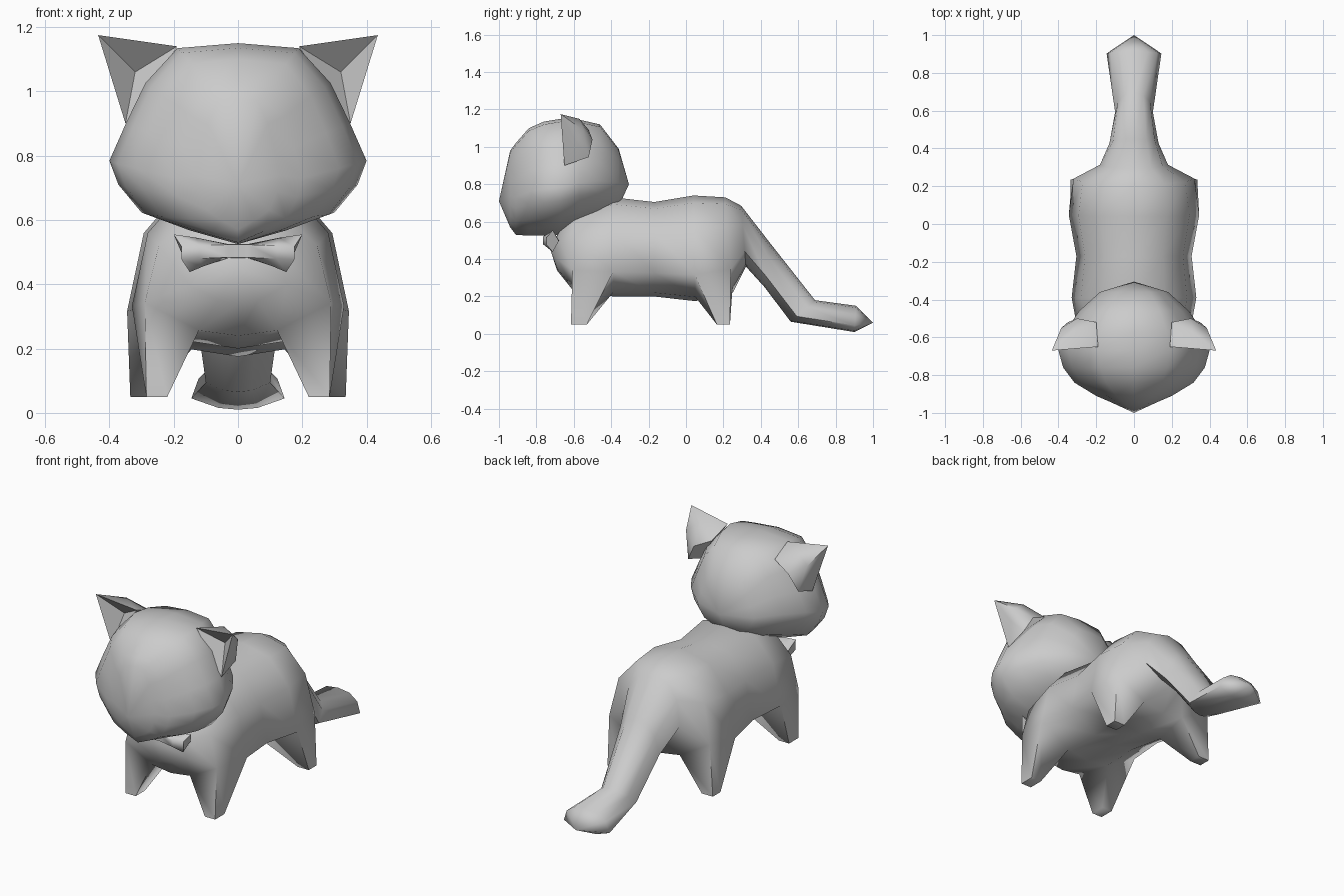
import bpy, bmesh, math

if "Cube" in bpy.data.objects:
    bpy.data.objects.remove(bpy.data.objects["Cube"])

fur = bpy.data.materials.new("plain grey")
fur.diffuse_color = (0.6, 0.6, 0.6, 1)
fur.use_nodes = True
fur.node_tree.nodes["Principled BSDF"].inputs["Base Color"].default_value = fur.diffuse_color


def finish(name, bm, angle):
    bmesh.ops.recalc_face_normals(bm, faces=bm.faces)
    me = bpy.data.meshes.new(name)
    bm.to_mesh(me)
    bm.free()
    ob = bpy.data.objects.new(name, me)
    bpy.context.collection.objects.link(ob)
    me.materials.append(fur)
    bpy.ops.object.select_all(action='DESELECT')
    ob.select_set(True)
    bpy.context.view_layer.objects.active = ob
    bpy.ops.object.shade_smooth_by_angle(angle=math.radians(angle))
    return ob


def loft(half, rings, start, end):
    """Skin mirrored half sections; ring = top y, top z, bottom y, bottom z, half width."""
    section = half + [(-u, v) for u, v in half[-2:0:-1]]
    n = len(section)
    bm = bmesh.new()
    loops = [[bm.verts.new((u * w, yb + (yt - yb) * v, zb + (zt - zb) * v))
              for u, v in section] for yt, zt, yb, zb, w in rings]
    strips = []
    for a, b in zip(loops, loops[1:]):
        strips.append([bm.faces.new((a[i], a[(i + 1) % n], b[(i + 1) % n], b[i]))
                       for i in range(n)])
    for loop, tip in ((loops[0], start), (loops[-1], end)):
        p = bm.verts.new(tip)
        for i in range(n):
            bm.faces.new((loop[i], loop[(i + 1) % n], p))
    bmesh.ops.recalc_face_normals(bm, faces=bm.faces)
    return bm, strips


# Body and tail in one skin
body_half = [(0, 1), (.5, .93), (.85, .68), (1, .25), (.42, .04), (0, 0)]
body_rings = [
    (-.67, .57, -.69, .34, .15),
    (-.60, .65, -.61, .24, .29),
    (-.39, .73, -.39, .20, .33),
    (-.17, .705, -.17, .20, .305),
    (.04, .74, .05, .175, .345),
    (.21, .73, .25, .22, .32),
    (.295, .685, .32, .36, .18),
    (.45, .485, .42, .25, .13),
    (.69, .18, .56, .065, .10),
    (.91, .15, .90, .01, .145)]
bm, strips = loft(body_half, body_rings, (0, -.725, .45), (0, 1, .06))

# Legs pulled out of the lower side faces: strip, inner x, outer x, front y, back y
for strip, xi, xo, yf, yb in ((1, .22, .285, -.615, -.53), (4, .265, .335, .165, .235)):
    for face in (strips[strip][3], strips[strip][6]):
        side = 1 if face.calc_center_median().x > 0 else -1
        new = bmesh.ops.extrude_discrete_faces(bm, faces=[face])["faces"][0]
        c = new.calc_center_median()
        for v in new.verts:
            v.co = (side * (xo if abs(v.co.x) > abs(c.x) else xi),
                    yf if v.co.y < c.y else yb, .05)
finish("body", bm, 75)

# Head
head_half = [(0, 1), (.47, .975), (.72, .8), (.87, .6), (1, .41),
             (.93, .29), (.75, .15), (.4, .07), (0, 0)]
head_rings = [(y, zt, y, zb, w) for y, zt, zb, w in (
    (-.94, .98, .57, .13), (-.91, 1.02, .53, .2), (-.84, 1.10, .525, .315),
    (-.76, 1.135, .525, .375), (-.67, 1.15, .53, .40), (-.57, 1.145, .575, .365),
    (-.46, 1.12, .61, .29), (-.36, .99, .68, .18))]
bm, _ = loft(head_half, head_rings, (0, -1, .71), (0, -.305, .80))
finish("head", bm, 75)

# Ears: hollow front, rounded back
ear_points = [(.435, -.67, 1.175), (.19, -.65, 1.14), (.35, -.65, .90),   # rim
              (.32, -.575, 1.06),                                         # hollow
              (.20, -.52, 1.09), (.30, -.50, 1.04), (.35, -.52, .945),    # back
              (.31, -.57, 1.15), (.385, -.55, 1.09), (.385, -.59, 1.03)]  # shell
ear_faces = [(0, 1, 3), (1, 2, 3), (2, 0, 3), (0, 7, 1), (1, 7, 4), (4, 7, 5),
             (0, 8, 7), (7, 8, 5), (8, 6, 5), (0, 9, 8), (9, 6, 8), (0, 2, 9),
             (2, 6, 9), (1, 4, 5, 6, 2)]
for side, name in ((1, "right_ear"), (-1, "left_ear")):
    bm = bmesh.new()
    vs = [bm.verts.new((side * x, y, z)) for x, y, z in ear_points]
    for f in ear_faces:
        bm.faces.new([vs[i] for i in f])
    finish(name, bm, 60)

# Bow tie: rings across x, flaring to slanted ends
bm = bmesh.new()
loops = []
for xt, xb, zt, zb, yf, yb in ((-.20, -.15, .555, .438, -.745, -.68),
                               (-.13, -.11, .545, .455, -.765, -.68),
                               (-.03, -.03, .525, .482, -.75, -.68),
                               (.03, .03, .525, .482, -.75, -.68),
                               (.13, .11, .545, .455, -.765, -.68),
                               (.20, .15, .555, .438, -.745, -.68)):
    zm, xm, ym = (zt + zb) / 2, (xt + xb) / 2, (yf + yb) / 2
    loops.append([bm.verts.new(p) for p in (
        (xt, ym, zt), (xm, yf, zm + .02), (xm, yf, zm - .02), (xb, ym, zb), (xm, yb, zm))])
for a, b in zip(loops, loops[1:]):
    for i in range(5):
        j = (i + 1) % 5
        bm.faces.new((a[i], a[j], b[j], b[i]))
bm.faces.new(loops[0])
bm.faces.new(loops[-1])
finish("bow_tie", bm, 60)
